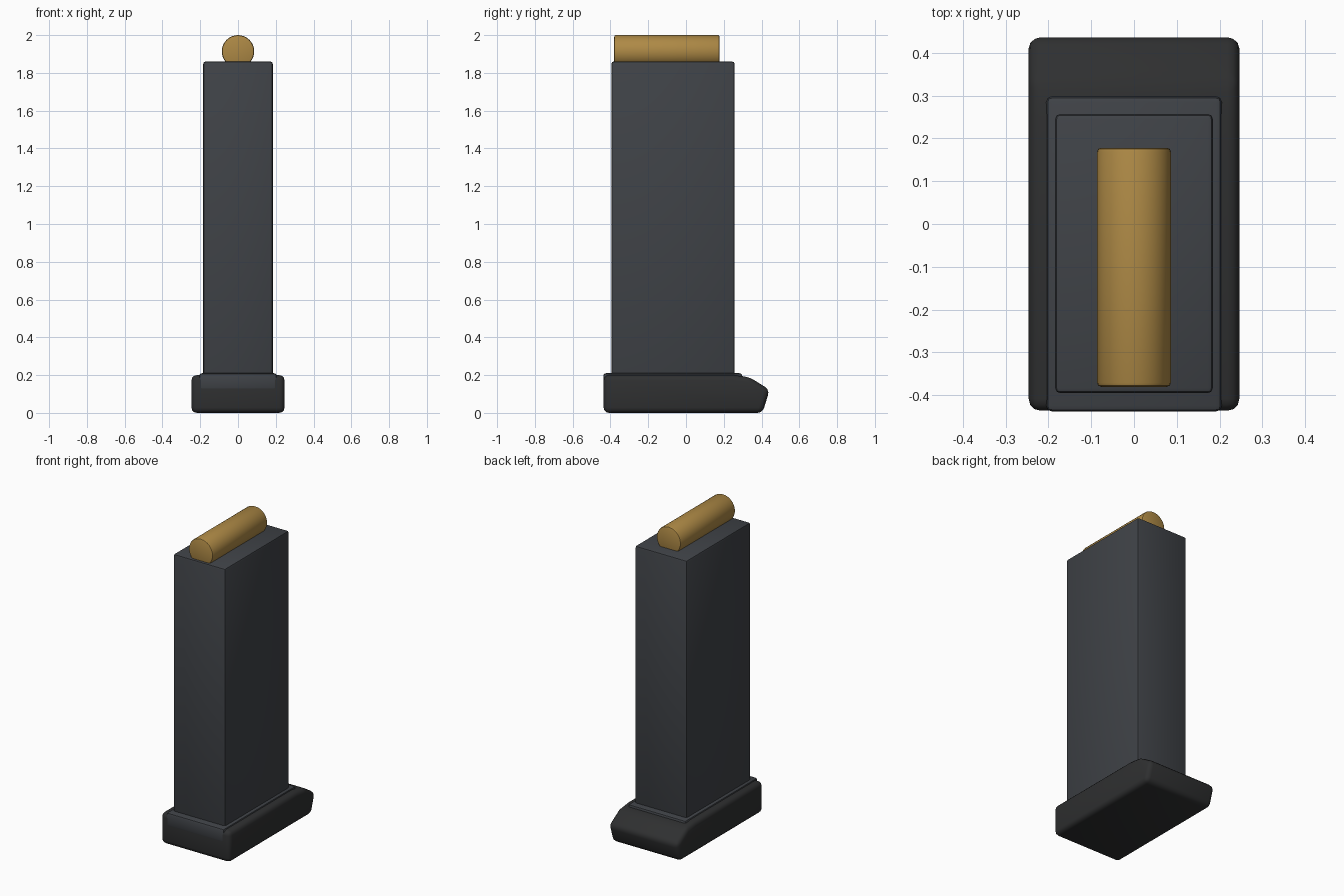
import bpy, bmesh
from math import pi, radians

if "Cube" in bpy.data.objects:
    bpy.data.objects.remove(bpy.data.objects["Cube"])


def material(name, rgb):
    m = bpy.data.materials.new(name)
    m.diffuse_color = (*rgb, 1)
    m.use_nodes = True
    m.node_tree.nodes["Principled BSDF"].inputs["Base Color"].default_value = m.diffuse_color
    return m


steel = material("dark_steel", (0.05, 0.055, 0.063))
polymer = material("black_polymer", (0.028, 0.029, 0.03))
brass = material("brass", (0.42, 0.25, 0.06))


def finish(obj, mat, width, segments=2):
    obj.data.materials.append(mat)
    b = obj.modifiers.new("Bevel", 'BEVEL')
    b.width, b.segments = width, segments
    b.limit_method, b.angle_limit = 'ANGLE', radians(25)
    bpy.ops.object.select_all(action='DESELECT')
    obj.select_set(True)
    bpy.context.view_layer.objects.active = obj
    bpy.ops.object.modifier_apply(modifier=b.name)
    bpy.ops.object.shade_smooth_by_angle(angle=radians(30))


def prism(name, profile, half_width, mat, bevel, segments=2):
    """Extrude a side (y, z) profile symmetrically across x."""
    bm = bmesh.new()
    face = bm.faces.new([bm.verts.new((-half_width, y, z)) for y, z in profile])
    ext = bmesh.ops.extrude_face_region(bm, geom=[face])
    verts = [g for g in ext["geom"] if isinstance(g, bmesh.types.BMVert)]
    bmesh.ops.translate(bm, verts=verts, vec=(2 * half_width, 0, 0))
    bmesh.ops.recalc_face_normals(bm, faces=bm.faces)
    mesh = bpy.data.meshes.new(name)
    bm.to_mesh(mesh)
    bm.free()
    obj = bpy.data.objects.new(name, mesh)
    bpy.context.collection.objects.link(obj)
    finish(obj, mat, bevel, segments)


def box_profile(y0, y1, z0, z1):
    return [(y0, z0), (y1, z0), (y1, z1), (y0, z1)]


# Tall rectangular body
prism("body", box_profile(-0.395, 0.257, 0.1, 1.86), 0.184, steel, 0.012)

# Thin collar where the body meets the base
prism("collar", box_profile(-0.438, 0.298, 0.12, 0.21), 0.205, steel, 0.014)

# Base plate with a sloping toe at the back
prism("base_plate",
      [(-0.436, 0), (0.405, 0), (0.443, 0.122), (0.335, 0.19),
       (0.25, 0.2), (-0.436, 0.2)],
      0.246, polymer, 0.028, 3)

# Cartridge lying along the top
bpy.ops.mesh.primitive_cylinder_add(vertices=32, radius=0.086, depth=0.558,
                                    location=(0, -0.101, 1.914),
                                    rotation=(pi / 2, 0, 0))
round_obj = bpy.context.object
round_obj.name = "cartridge"
finish(round_obj, brass, 0.009)
